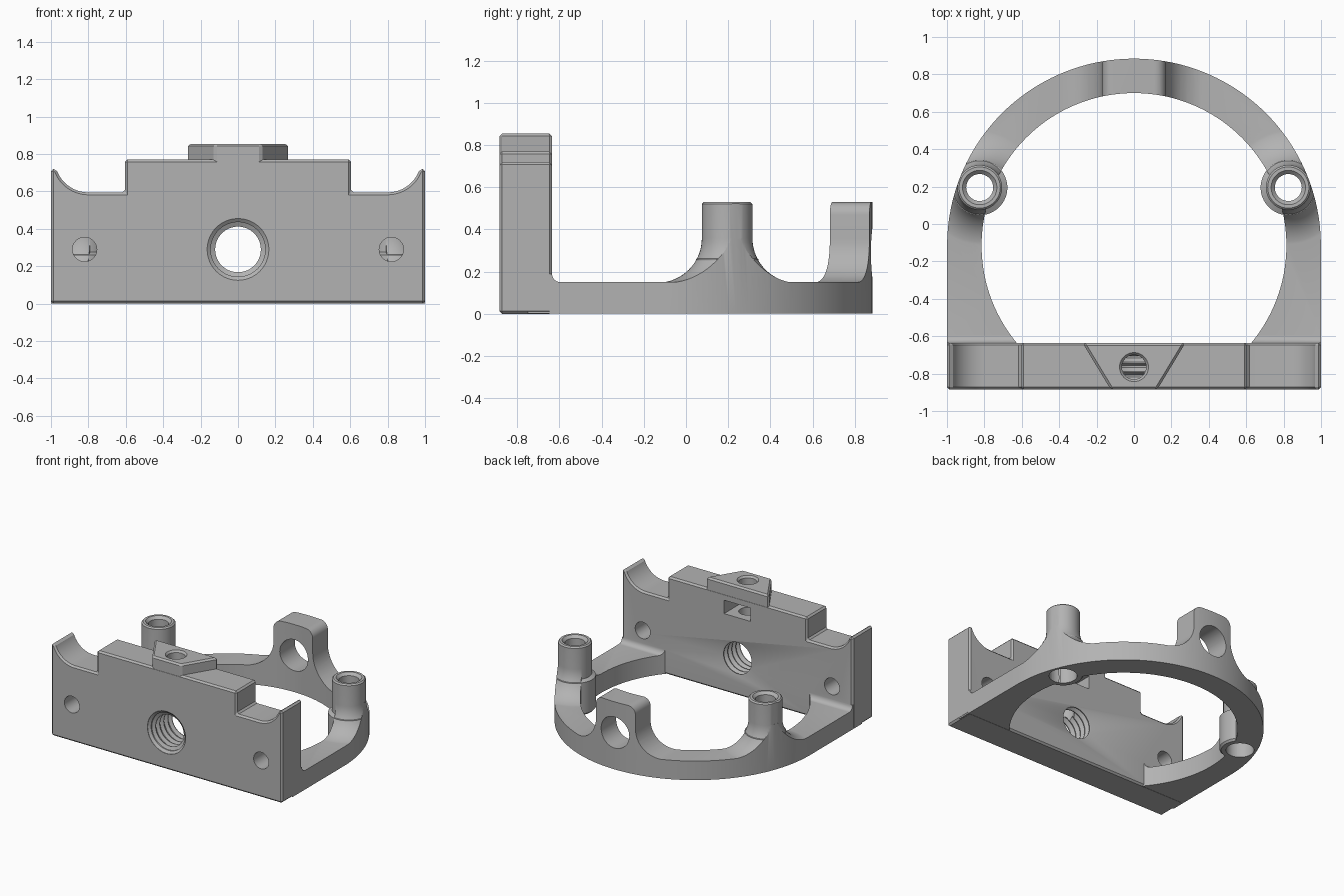
import bpy, bmesh
from math import sin, cos, radians, pi, sqrt
from mathutils import Matrix, Vector

if "Cube" in bpy.data.objects:
    bpy.data.objects.remove(bpy.data.objects["Cube"])

grey = bpy.data.materials.new("plain grey")
grey.use_nodes = True
grey.diffuse_color = (0.45, 0.45, 0.45, 1)
grey.node_tree.nodes["Principled BSDF"].inputs["Base Color"].default_value = (0.45, 0.45, 0.45, 1)


def make(name, bm):
    bmesh.ops.recalc_face_normals(bm, faces=bm.faces)
    mesh = bpy.data.meshes.new(name)
    bm.to_mesh(mesh)
    bm.free()
    mesh.materials.append(grey)
    ob = bpy.data.objects.new(name, mesh)
    bpy.context.collection.objects.link(ob)
    return ob


def prism(name, pts, plane, lo, hi):
    """Extrude a flat outline along the axis missing from plane."""
    place = {"xy": lambda a, b, c: (a, b, c),
             "xz": lambda a, b, c: (a, c, b),
             "yz": lambda a, b, c: (c, a, b)}[plane]
    bm = bmesh.new()
    face = bm.faces.new([bm.verts.new(place(a, b, lo)) for a, b in pts])
    ext = bmesh.ops.extrude_face_region(bm, geom=[face])
    moved = [v for v in ext["geom"] if isinstance(v, bmesh.types.BMVert)]
    bmesh.ops.translate(bm, verts=moved, vec=place(0, 0, hi - lo))
    return make(name, bm)


def lathe(name, profile, at, along_y=False, steps=64):
    """Spin an (r, h) profile about its axis; the ends close on the axis."""
    pts = [(0, profile[0][1])] + profile + [(0, profile[-1][1])]
    bm = bmesh.new()
    vs = [bm.verts.new((r, 0, h)) for r, h in pts]
    es = [bm.edges.new(p) for p in zip(vs, vs[1:])]
    bmesh.ops.spin(bm, geom=vs + es, axis=(0, 0, 1), cent=(0, 0, 0),
                   angle=2 * pi, steps=steps)
    bmesh.ops.remove_doubles(bm, verts=bm.verts, dist=1e-5)
    turn = Matrix.Rotation(-pi / 2, 4, "X") if along_y else Matrix()
    bm.transform(Matrix.Translation(at) @ turn)
    return make(name, bm)


def apply_mod(ob, kind, **settings):
    mod = ob.modifiers.new(kind, kind)
    for key, value in settings.items():
        setattr(mod, key, value)
    bpy.context.view_layer.objects.active = ob
    bpy.ops.object.modifier_apply(modifier=mod.name)


def combine(ob, other, operation):
    apply_mod(ob, "BOOLEAN", object=other, operation=operation, solver="EXACT")
    bpy.data.objects.remove(other)


def chamfer(ob, width):
    apply_mod(ob, "BEVEL", width=width, segments=1,
              limit_method="ANGLE", angle_limit=radians(40))


def arc(cx, cy, r, a0, a1, n):
    angles = [radians(a0 + (a1 - a0) * i / n) for i in range(n + 1)]
    return [(cx + r * cos(a), cy + r * sin(a)) for a in angles]


def mirrored(half):
    """Complete an outline running from the right side to the centre."""
    return half + [(-x, z) for x, z in reversed(half)]


FRONT, BACK = -0.885, -0.635
RING_Y, OUTER, INNER = -0.115, 0.999, 0.815
BASE, TALL, FLARE = 0.15, 0.53, 0.21
POST = (0.825, 0.195)

# Base height with a small fillet against the front plate
level = [(-1.5, -0.5), (1.5, -0.5), (1.5, BASE)]
level += arc(BACK + 0.04, BASE + 0.04, 0.04, 270, 180, 6) + [(-1.5, BASE + 0.04)]
body = prism("bracket", level, "yz", -1.5, 1.5)

# Flared feet around the two posts
for side in (1, -1):
    flare = [(0.12 + FLARE, -0.4)]
    flare += arc(0.12 + FLARE, BASE + FLARE - 0.002, FLARE, 270, 180, 16)
    combine(body, lathe("flare", flare, (side * POST[0], POST[1], 0)), "UNION")

# Rear lug with rounded shoulders and flared sides
lug = [(0.17 + FLARE, -0.3)]
lug += arc(0.17 + FLARE, BASE + FLARE - 0.002, FLARE, 270, 180, 16)
lug += arc(0.11, TALL - 0.06, 0.06, 0, 90, 8)
combine(body, prism("lug", mirrored(lug), "xz", 0.4, 1.2), "UNION")

# Trim everything to the open ring outline
end = -0.75
reach = sqrt(INNER ** 2 - (end - RING_Y) ** 2)
start = -51.2
outline = [(OUTER, end)] + arc(0, RING_Y, OUTER, 0, 180, 96) + [(-OUTER, end), (-reach, end)]
outline += arc(0, RING_Y, INNER, 180 - start, start, 112) + [(reach, end)]
ring = prism("ring", outline, "xy", 0.001, 0.7)
chamfer(ring, 0.012)
combine(body, ring, "INTERSECT")

# Front plate with stepped top and scooped horns
plate = [(1, 0), (1, 0.72)] + arc(0.8, 0.775, 0.18, -18, -90, 14)
plate += [(0.605, 0.595), (0.605, 0.77)]
plate = prism("front_plate", mirrored(plate), "xz", FRONT, BACK)
chamfer(plate, 0.013)

# Wedge block on top of the plate
wedge = prism("wedge", [(-0.125, FRONT + 0.001), (0.125, FRONT + 0.001),
                        (0.275, BACK - 0.001), (-0.275, BACK - 0.001)], "xy", 0.7, 0.855)
chamfer(wedge, 0.013)
combine(plate, wedge, "UNION")
combine(body, plate, "UNION")

# Posts with wider lower bosses, trimmed to the ring's outer wall
for side in (1, -1):
    post = lathe("post", [(0.135, 0.001), (0.148, 0.015), (0.148, 0.26), (0.12, 0.275),
                          (0.12, TALL - 0.01), (0.11, TALL)],
                 (side * POST[0], POST[1], 0))
    limit = lathe("limit", [(0.998, -1), (0.998, 1)], (0, RING_Y, 0), steps=192)
    combine(post, limit, "INTERSECT")
    combine(body, post, "UNION")

# Post bores, counterbored from below
for side in (1, -1):
    bore = [(0.1, -0.1), (0.1, 0.2), (0.072, 0.22), (0.072, TALL - 0.02),
            (0.095, TALL + 0.003), (0.095, 0.7)]
    combine(body, lathe("bore", bore, (side * POST[0], POST[1], 0)), "DIFFERENCE")
    hole = lathe("side_hole", [(0.065, -0.3), (0.065, 0.3)],
                 (side * 0.82, -0.76, 0.29), True, 40)
    combine(body, hole, "DIFFERENCE")

# Threaded centre hole
pitch, depth = 0.05, BACK - FRONT
thread = [(0.165, -0.1), (0.165, 0.003)]
for i in range(5):
    h = i * pitch
    thread += [(0.146, h + 0.018), (0.146, h + 0.028), (0.122, h + 0.04), (0.122, h + 0.046)]
thread += [(0.155, depth + 0.01), (0.155, depth + 0.1)]
combine(body, lathe("thread", thread, (0, FRONT, 0.29), True), "DIFFERENCE")

# Lug hole
combine(body, lathe("lug_hole", [(0.122, -0.3), (0.122, 0.3)], (0, 0.8, 0.29), True), "DIFFERENCE")

# Nut slot in the plate's rear and the screw hole above it
slot = prism("slot", [(-0.115, 0.61), (0.115, 0.61), (0.115, 0.715), (-0.115, 0.715)],
             "xz", -0.84, -0.5)
combine(body, slot, "DIFFERENCE")
screw = lathe("screw_hole", [(0.065, 0.38), (0.065, 0.84), (0.08, 0.858), (0.08, 1)],
              (0, -0.765, 0), steps=40)
combine(body, screw, "DIFFERENCE")

# Smooth curved walls, keep edges crisp
bpy.ops.object.select_all(action="DESELECT")
body.select_set(True)
bpy.context.view_layer.objects.active = body
bpy.ops.object.shade_smooth_by_angle(angle=radians(25))
